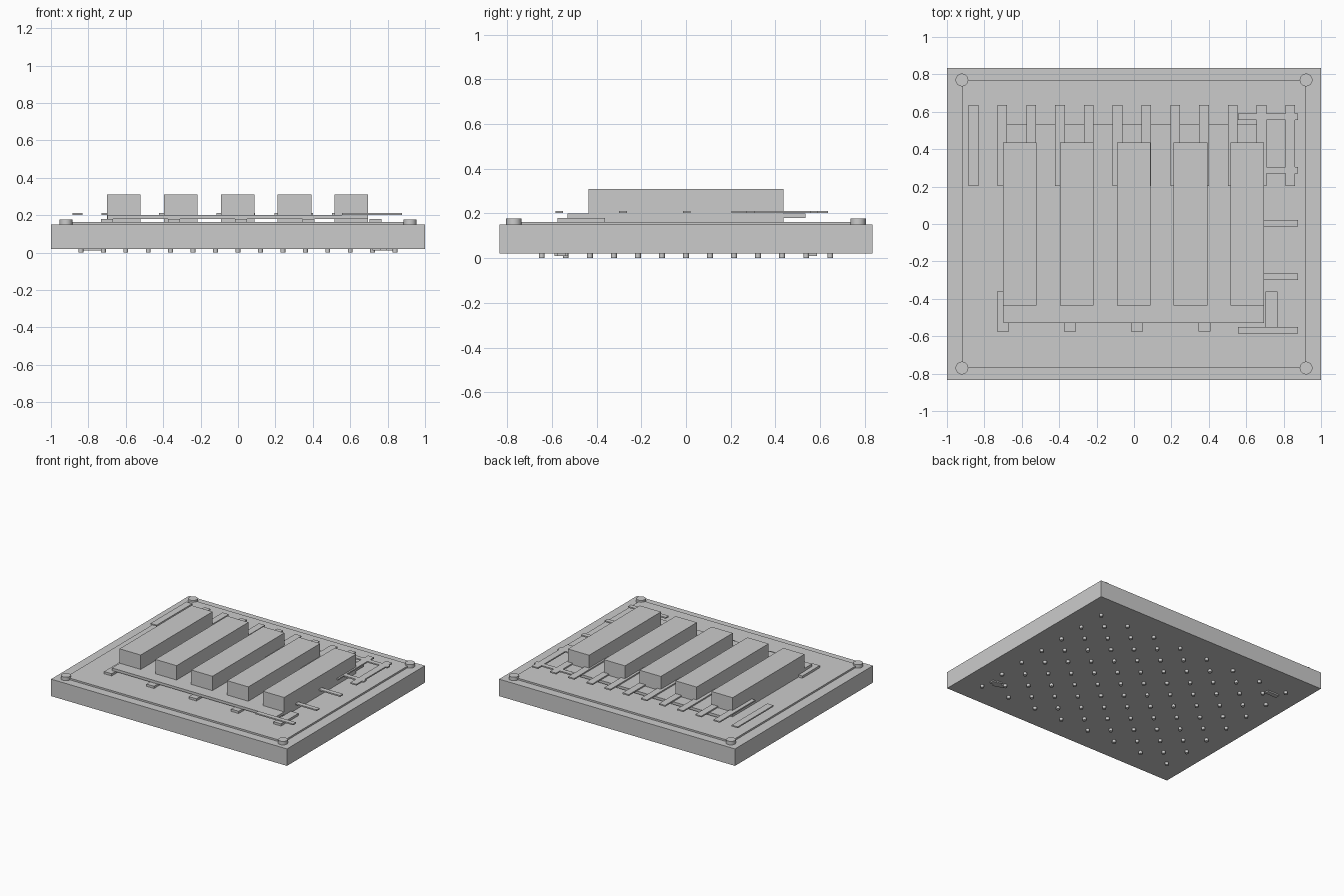
import bpy
import bmesh
from mathutils import Matrix, Vector

default_cube = bpy.data.objects.get("Cube")
if default_cube:
    bpy.data.objects.remove(default_cube, do_unlink=True)

grey = bpy.data.materials.new("light_grey")
grey.use_nodes = True
grey.diffuse_color = (0.6, 0.6, 0.6, 1)
grey.node_tree.nodes["Principled BSDF"].inputs["Base Color"].default_value = (0.6, 0.6, 0.6, 1)


def finish(name, bm):
    mesh = bpy.data.meshes.new(name)
    bm.to_mesh(mesh)
    bm.free()
    mesh.materials.append(grey)
    obj = bpy.data.objects.new(name, mesh)
    bpy.context.collection.objects.link(obj)
    return obj


def boxes(name, extents):
    """One object from a list of (x range, y range, z range) boxes."""
    bm = bmesh.new()
    for ranges in extents:
        low, high = (Vector(side) for side in zip(*ranges))
        matrix = Matrix.Translation((low + high) / 2) @ Matrix.Diagonal((*(high - low), 1))
        bmesh.ops.create_cube(bm, size=1, matrix=matrix)
    return finish(name, bm)


def cylinders(name, centres, radius, z, sides):
    """One object from upright cylinders at the given centres."""
    bm = bmesh.new()
    for x, y in centres:
        bmesh.ops.create_cone(bm, cap_ends=True, segments=sides, radius1=radius, radius2=radius,
                              depth=z[1] - z[0], matrix=Matrix.Translation((x, y, sum(z) / 2)))
    obj = finish(name, bm)
    bpy.ops.object.select_all(action="DESELECT")
    obj.select_set(True)
    bpy.context.view_layer.objects.active = obj
    bpy.ops.object.shade_smooth_by_angle()
    return obj


def around(centre, width):
    return (centre - width / 2, centre + width / 2)


# Base, raised panel and corner posts
boxes("base", [((-1, 1), (-0.835, 0.835), (0.02, 0.15))])
boxes("raised_panel", [((-0.92, 0.92), (-0.77, 0.77), (0.15, 0.163))])
cylinders("corner_posts", [(x, y) for x in (-0.92, 0.92) for y in (-0.77, 0.77)],
          0.034, (0.15, 0.177), 32)

# Front tabs carrying the slab
boxes("front_tabs", [(around(0.017 + 0.359 * i, 0.064), (-0.574, -0.362), (0.163, 0.18))
                     for i in range(-2, 3)])
boxes("slab", [((-0.698, 0.696), (-0.53, 0.534), (0.18, 0.2))])

# Tall blocks passing through the slab
boxes("tall_blocks", [(around(0.304 * i - 0.002, 0.18), (-0.435, 0.436), (0.163, 0.31))
                      for i in range(-2, 3)])

# Thin contact strips at the back and along the right side
strip_z = (0.202, 0.212)
boxes("back_strips", [(around(-0.858 + 0.154 * i, 0.052), (0.203, 0.636), strip_z)
                      for i in range(12)])
boxes("side_strips", [((0.556, 0.876), around(0.003 + 0.285 * i, 0.035), strip_z)
                      for i in range(-2, 3)])

# Staggered pins and two shallow marks underneath
cylinders("bottom_pins", [(0.12 * i, 0.1075 * j) for i in range(-7, 8) for j in range(-6, 7)
                          if (i + j) % 2], 0.013, (0, 0.02), 16)
boxes("bottom_marks", [((0.72, 0.83), (-0.575, -0.54), (0.01, 0.02)),
                       ((0.758, 0.793), (-0.587, -0.527), (0.01, 0.02)),
                       ((-0.83, -0.73), (0.55, 0.585), (0.01, 0.02))])
